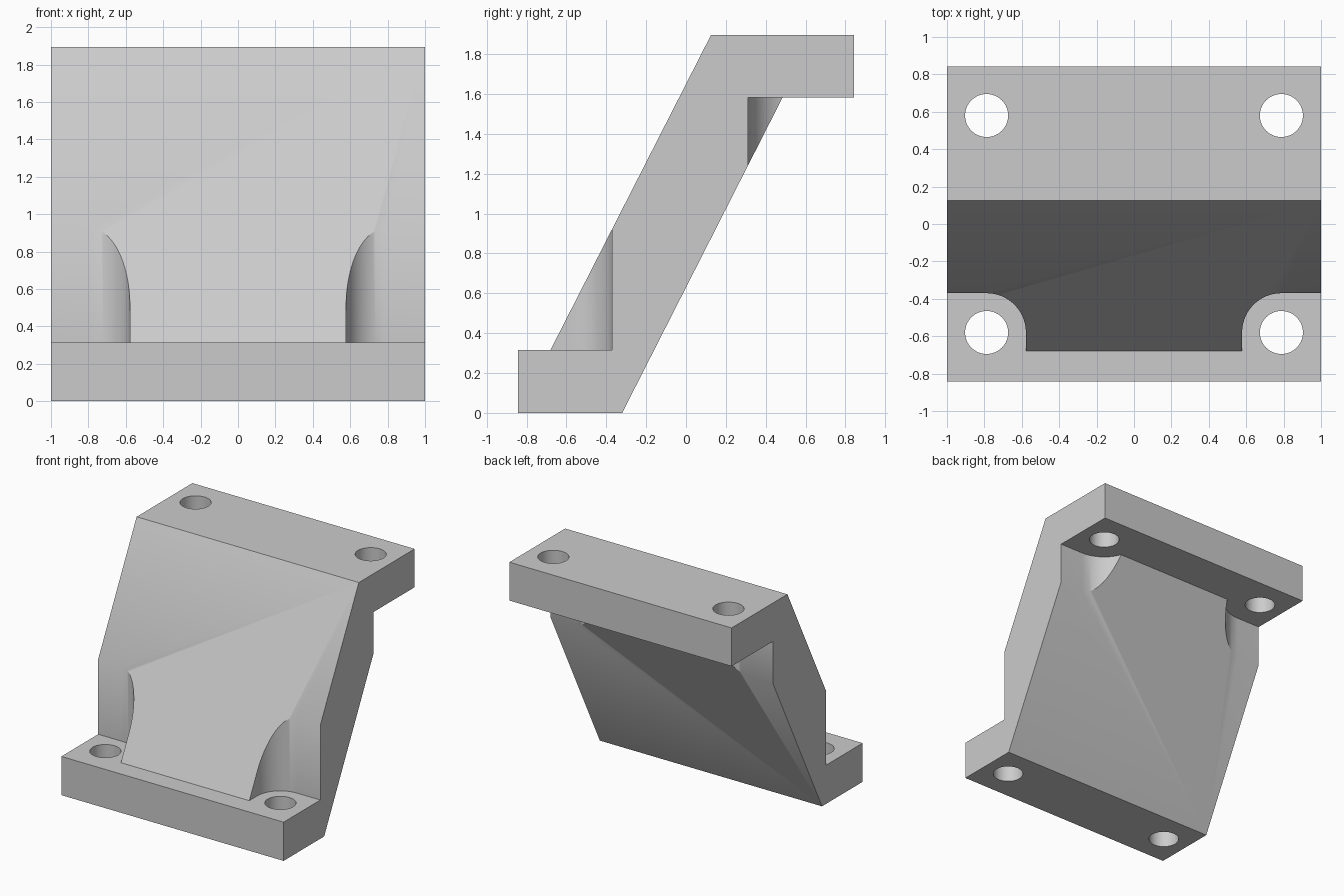
import bpy, bmesh
from math import sin, cos, pi, radians

default_cube = bpy.data.objects.get("Cube")
if default_cube:
    bpy.data.objects.remove(default_cube, do_unlink=True)

grey = bpy.data.materials.new("plain grey")
grey.use_nodes = True
grey.diffuse_color = (0.6, 0.6, 0.6, 1)
grey.node_tree.nodes["Principled BSDF"].inputs["Base Color"].default_value = (0.6, 0.6, 0.6, 1)


def prism(name, base, sweep):
    """Extrude a closed outline of 3D points along a vector."""
    bm = bmesh.new()
    face = bm.faces.new([bm.verts.new(p) for p in base])
    top = bmesh.ops.extrude_face_region(bm, geom=[face])["geom"]
    bmesh.ops.translate(bm, vec=sweep, verts=[v for v in top if isinstance(v, bmesh.types.BMVert)])
    bmesh.ops.recalc_face_normals(bm, faces=bm.faces)
    mesh = bpy.data.meshes.new(name)
    bm.to_mesh(mesh)
    bm.free()
    obj = bpy.data.objects.new(name, mesh)
    bpy.context.collection.objects.link(obj)
    mesh.materials.append(grey)
    return obj


def arc(cx, cy, r, start, end, steps):
    angles = [start + (end - start) * i / steps for i in range(steps + 1)]
    return [(cx + r * cos(a), cy + r * sin(a)) for a in angles]


# Dimensions
HEIGHT, FLANGE, SHELF = 1.895, 0.315, 1.583
HOLE_X, HOLE_Y, HOLE_R = 0.788, 0.58, 0.115

# Bracket body: two flanges joined by a slanted web
profile = [(-0.842, 0), (-0.32, 0), (0.485, SHELF), (0.842, SHELF),
           (0.842, HEIGHT), (0.125, HEIGHT), (-0.68, FLANGE), (-0.842, FLANGE)]
bracket = prism("offset_bracket", [(-1, y, z) for y, z in profile], (2, 0, 0))

# Cutters: bolt holes and rounded tool-clearance pockets in each corner
cutters = []
for side in (-1, 1):
    for end, radius, z0, depth in ((-1, 0.21, FLANGE, 1.0), (1, 0.268, SHELF, -0.7)):
        hole = arc(HOLE_X, HOLE_Y, HOLE_R, 0, 2 * pi, 64)[:-1]
        pocket = arc(HOLE_X, HOLE_Y, radius, pi, 1.5 * pi, 24)
        edge = HOLE_Y - radius
        pocket += [(1.2, edge), (1.2, 1.2), (HOLE_X - radius, 1.2)]
        for name, outline, z, d in (("hole_cutter", hole, -0.2, 2.4),
                                    ("pocket_cutter", pocket, z0, depth)):
            cutters.append(prism(name, [(side * x, end * y, z) for x, y in outline], (0, 0, d)))

bpy.ops.object.select_all(action="DESELECT")
bpy.context.view_layer.objects.active = bracket
bracket.select_set(True)
for cutter in cutters:
    cut = bracket.modifiers.new("cut", "BOOLEAN")
    cut.operation, cut.solver, cut.object = "DIFFERENCE", "EXACT", cutter
    bpy.ops.object.modifier_apply(modifier=cut.name)
    bpy.data.objects.remove(cutter, do_unlink=True)

bpy.ops.object.shade_smooth_by_angle(angle=radians(30))
